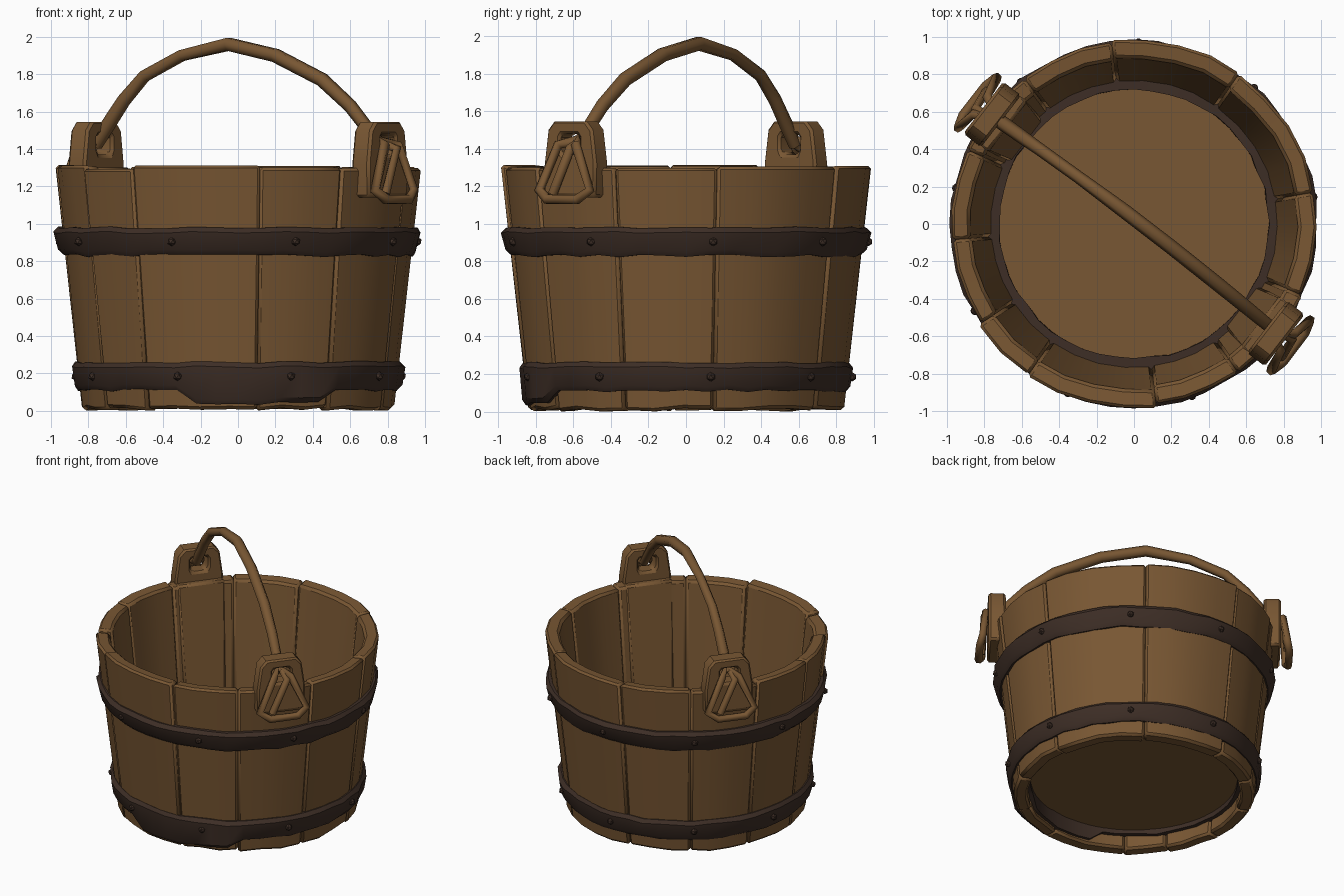
import bpy, bmesh, math, random
from mathutils import Vector

random.seed(4)
if "Cube" in bpy.data.objects:
    bpy.data.objects.remove(bpy.data.objects["Cube"], do_unlink=True)


def material(name, color):
    m = bpy.data.materials.new(name)
    m.use_nodes = True
    m.diffuse_color = color
    m.node_tree.nodes["Principled BSDF"].inputs["Base Color"].default_value = color
    return m


WOOD = material("brown wood", (0.19, 0.095, 0.033, 1))
IRON = material("dark iron", (0.047, 0.027, 0.019, 1))


def finish(name, bm, mat, bevel=0, angle=35):
    bmesh.ops.recalc_face_normals(bm, faces=bm.faces)
    mesh = bpy.data.meshes.new(name)
    bm.to_mesh(mesh)
    bm.free()
    ob = bpy.data.objects.new(name, mesh)
    bpy.context.collection.objects.link(ob)
    mesh.materials.append(mat)
    if bevel:
        mod = ob.modifiers.new("worn edges", "BEVEL")
        mod.width = bevel
        mod.limit_method = "ANGLE"
        mod.angle_limit = math.radians(50)
    bpy.ops.object.select_all(action="DESELECT")
    ob.select_set(True)
    bpy.context.view_layer.objects.active = ob
    bpy.ops.object.shade_smooth_by_angle(angle=math.radians(angle))
    return ob


def polar(angle, r, z):
    return Vector((r * math.cos(angle), r * math.sin(angle), z))


def loft(bm, rings, closed):
    """Join equal cross-sections, wrapping round or capping the two ends."""
    rows = [[bm.verts.new(p) for p in ring] for ring in rings]
    n = len(rows[0])
    pairs = list(zip(rows, rows[1:])) + ([(rows[-1], rows[0])] if closed else [])
    for a, b in pairs:
        for i in range(n):
            j = (i + 1) % n
            bm.faces.new((a[i], a[j], b[j], b[i]))
    if not closed:
        bm.faces.new(rows[0])
        bm.faces.new(rows[-1][::-1])


# Staves of uneven width, leaning outwards
seams = [-23, 10, 55, 97, 127, 156, 185, 213, 235, 277, 305, 337]
for k, (a, b) in enumerate(zip(seams, seams[1:])):
    steps = max(2, round((b - a) / 11))
    top = 1.31 + random.uniform(-0.015, 0.005)
    shift = random.uniform(-0.012, 0.008)
    rings = []
    for s in range(steps + 1):
        t = math.radians(a + (b - a) * s / steps)
        foot = random.uniform(0, 0.02)
        rim = 0.985 + shift + random.uniform(-0.006, 0.006)
        rings.append([polar(t, 0.84 + shift / 2, foot), polar(t, rim, top),
                      polar(t, rim - 0.1, top - 0.01), polar(t, 0.74, foot)])
    bm = bmesh.new()
    loft(bm, rings, False)
    finish(f"stave_{k + 1}", bm, WOOD, 0.016)

# Recessed floor
bm = bmesh.new()
bmesh.ops.create_cone(bm, cap_ends=True, segments=32, radius1=0.76, radius2=0.76, depth=0.05)
bmesh.ops.translate(bm, verts=bm.verts, vec=(0, 0, 0.17))
finish("floor", bm, WOOD)


# Iron hoops with slightly uneven edges
def hoop(name, low, high, r_low, r_high, inner, dip=0):
    rings = []
    count = 48
    for s in range(count):
        deg = 360 * s / count
        t = math.radians(deg)
        w = random.uniform(-0.008, 0.008)
        lo = low + w - (dip if 251 < deg < 303 else 0)
        hi = high + random.uniform(-0.006, 0.006)
        rings.append([polar(t, inner, lo), polar(t, r_low - 0.02, lo),
                      polar(t, r_low + w, lo + 0.025), polar(t, r_high + w, hi - 0.025),
                      polar(t, r_high - 0.02, hi), polar(t, inner + w, hi)])
    bm = bmesh.new()
    loft(bm, rings, True)
    finish(name, bm, IRON)


hoop("upper_hoop", 0.83, 0.98, 0.955, 0.98, 0.9)
hoop("lower_hoop", 0.11, 0.26, 0.875, 0.89, 0.72, 0.07)

# Small rivets on the hoops
bm = bmesh.new()
for z, r, count in ((0.905, 0.97, 9), (0.185, 0.885, 9)):
    for s in range(count):
        t = math.tau * s / count + 0.15
        new = bmesh.ops.create_icosphere(bm, subdivisions=1, radius=0.025)["verts"]
        bmesh.ops.translate(bm, verts=new, vec=polar(t, r, z))
finish("hoop_rivets", bm, IRON)


# Ear boards with a square hole, set on opposite sides of the rim
def local(side, t, r, z):
    out = Vector((0.79, -0.61, 0)) * side
    across = Vector((0.61, 0.79, 0)) * side
    return out * r + across * t + Vector((0, 0, z))


outline = [(-0.17, 1.14), (0.17, 1.14), (0.175, 1.32), (0.15, 1.5),
           (0.11, 1.545), (-0.11, 1.545), (-0.15, 1.5), (-0.175, 1.32)]
hole = [(-0.05, 1.37), (0.05, 1.37), (0.065, 1.4), (0.065, 1.46),
        (0.05, 1.48), (-0.05, 1.48), (-0.065, 1.46), (-0.065, 1.4)]


def tube(name, points, radius, closed=False):
    curve = bpy.data.curves.new(name, "CURVE")
    curve.dimensions = "3D"
    curve.bevel_depth = radius
    curve.bevel_resolution = 1
    curve.use_fill_caps = True
    spline = curve.splines.new("POLY")
    spline.points.add(len(points) - 1)
    for p, co in zip(spline.points, points):
        p.co = (*co, 1)
        p.radius = random.uniform(0.92, 1.1)
    spline.use_cyclic_u = closed
    ob = bpy.data.objects.new(name, curve)
    bpy.context.collection.objects.link(ob)
    curve.materials.append(WOOD)


for side, word in ((1, "left"), (-1, "right")):
    bm = bmesh.new()
    loft(bm, [[local(side, t, r, z) for t, z in shape]
              for shape, r in ((outline, 0.9), (outline, 1.02), (hole, 1.02), (hole, 0.9))], True)
    finish(f"{word}_ear", bm, WOOD, 0.015)

    # Plank running down the inside below the ear
    bm = bmesh.new()
    loft(bm, [[local(side, t, r + d, z) for t, d in ((-w, 0), (w, 0), (w, 0.1), (-w, 0.1))]
              for r, z, w in ((0.72, 0.18, 0.14), (0.855, 1.3, 0.175))], False)
    finish(f"{word}_ear_plank", bm, WOOD, 0.015)

    # Bent withe passing through the hole and around the outside
    tube(f"{word}_handle_loop",
         [local(side, *p) for p in ((0, 0.93, 1.45), (-0.06, 1.04, 1.42), (-0.17, 1.06, 1.18),
                                    (-0.1, 1.08, 1.13), (0.1, 1.08, 1.13), (0.17, 1.06, 1.18),
                                    (0.06, 1.04, 1.42))], 0.027, True)
    tube(f"{word}_handle_tail",
         [local(side, *p) for p in ((0.02, 0.94, 1.44), (0.03, 1.05, 1.4), (-0.08, 1.06, 1.16))], 0.024)

# Arched handle
arch = [(-0.76, 1.42), (-0.7, 1.52), (-0.61, 1.66), (-0.5, 1.79), (-0.3, 1.9), (-0.05, 1.96),
        (0.2, 1.9), (0.45, 1.77), (0.6, 1.63), (0.7, 1.5), (0.76, 1.42)]
tube("handle", [Vector((x, -0.76 * x + 0.03 * math.cos(2 * x), z)) for x, z in arch], 0.036)
